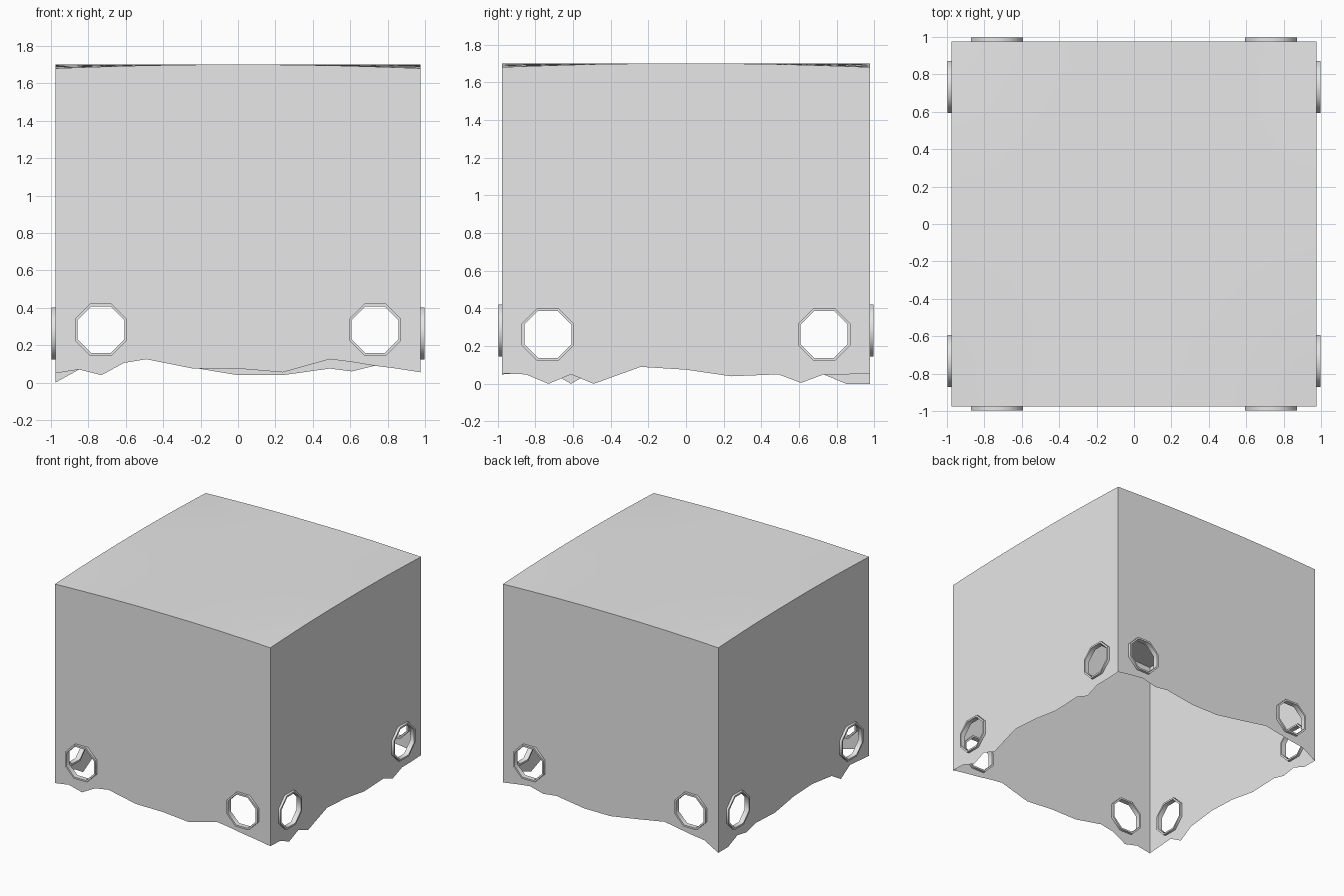
import bpy, bmesh, math
from mathutils import Vector

cube = bpy.data.objects.get("Cube")
if cube:
    bpy.data.objects.remove(cube)

W = 0.976            # half width of the cover
RIM = 0.02           # how far eyelets stand out of the cloth
STEPS = [-W, -0.85, -0.73, -0.61, -0.49, -0.24, 0, 0.24, 0.49, 0.61, 0.73, 0.85, W]

grey = bpy.data.materials.new("cloth_grey")
grey.use_nodes = True
grey.diffuse_color = (0.8, 0.8, 0.8, 1)
grey.node_tree.nodes["Principled BSDF"].inputs["Base Color"].default_value = (0.8, 0.8, 0.8, 1)


def finish(bm, name):
    mesh = bpy.data.meshes.new(name)
    bm.to_mesh(mesh)
    bm.free()
    mesh.materials.append(grey)
    obj = bpy.data.objects.new(name, mesh)
    bpy.context.collection.objects.link(obj)
    bpy.ops.object.select_all(action="DESELECT")
    obj.select_set(True)
    bpy.context.view_layer.objects.active = obj
    bpy.ops.object.shade_smooth_by_angle(angle=math.radians(50))
    return obj


def sag(u):
    # the cloth drops slightly towards its corners
    return 0.02 * max(0, (abs(u) - 0.3) / (W - 0.3)) ** 1.3


def top_height(x, y):
    return 1.70 - sag(x) * (abs(y) / W) ** 2 / 2 - sag(y) * (abs(x) / W) ** 2 / 2


def octagon(u, z, apothem):
    r = apothem / math.cos(math.pi / 8)
    angles = [math.pi / 8 + i * math.pi / 4 for i in range(8)]
    return [(u + r * math.cos(a), z + r * math.sin(a)) for a in angles]


def add_loop(bm, points):
    verts = [bm.verts.new(p) for p in points]
    return [bm.edges.new((a, b)) for a, b in zip(verts, verts[1:] + verts[:1])]


def build_wall(name, place, normal, hem, eye_z):
    # flat sheet with a ragged hem and two eyelet holes
    bm = bmesh.new()
    outline = [(u, h) for u, h in zip(STEPS, hem)]
    outline += [(u, top_height(u, W)) for u in reversed(STEPS)]
    edges = add_loop(bm, [place(u, z, 0) for u, z in outline])
    for u in (-0.733, 0.733):
        edges += add_loop(bm, [place(p, q, 0) for p, q in octagon(u, eye_z, 0.13)])
    bmesh.ops.triangle_fill(bm, use_beauty=True, edges=edges, normal=normal)
    for f in bm.faces:
        if f.normal.dot(normal) < 0:
            f.normal_flip()
    finish(bm, name + "_wall")

    # octagonal eyelet rings
    for side, u in (("a", -0.733), ("b", 0.733)):
        bm = bmesh.new()
        rings = []
        for apothem, d in ((0.139, -RIM), (0.139, RIM), (0.125, RIM), (0.125, -RIM)):
            rings.append([bm.verts.new(place(p, q, d)) for p, q in octagon(u, eye_z, apothem)])
        for k in range(4):
            a, b = rings[k], rings[(k + 1) % 4]
            for i in range(8):
                j = (i + 1) % 8
                bm.faces.new((a[i], a[j], b[j], b[i]))
        bmesh.ops.recalc_face_normals(bm, faces=bm.faces)
        finish(bm, name + "_eyelet_" + side)


# hem heights along each wall, listed from -x or -y to +x or +y
build_wall("front", lambda u, z, d: Vector((u, -W - d, z)), Vector((0, -1, 0)),
           [.05, .07, .04, .105, .125, .075, .075, .055, .125, .11, .09, .075, .055], 0.283)
build_wall("back", lambda u, z, d: Vector((u, W + d, z)), Vector((0, 1, 0)),
           [0, .07, .085, .105, .125, .08, .04, .04, .075, .06, .09, .075, .055], 0.283)
build_wall("right", lambda u, z, d: Vector((W + d, u, z)), Vector((1, 0, 0)),
           [.055, .05, 0, .05, 0, .09, .075, .04, .05, .005, .05, .05, .055], 0.262)
build_wall("left", lambda u, z, d: Vector((-W - d, u, z)), Vector((-1, 0, 0)),
           [.05, .06, .07, 0, .07, .1, .09, .05, .06, .03, .05, 0, 0], 0.262)

# gently domed top sheet
bm = bmesh.new()
rows = [[bm.verts.new((x, y, top_height(x, y))) for x in STEPS] for y in STEPS]
for lo, hi in zip(rows, rows[1:]):
    for i in range(len(STEPS) - 1):
        bm.faces.new((lo[i], lo[i + 1], hi[i + 1], hi[i]))
finish(bm, "top_sheet")
